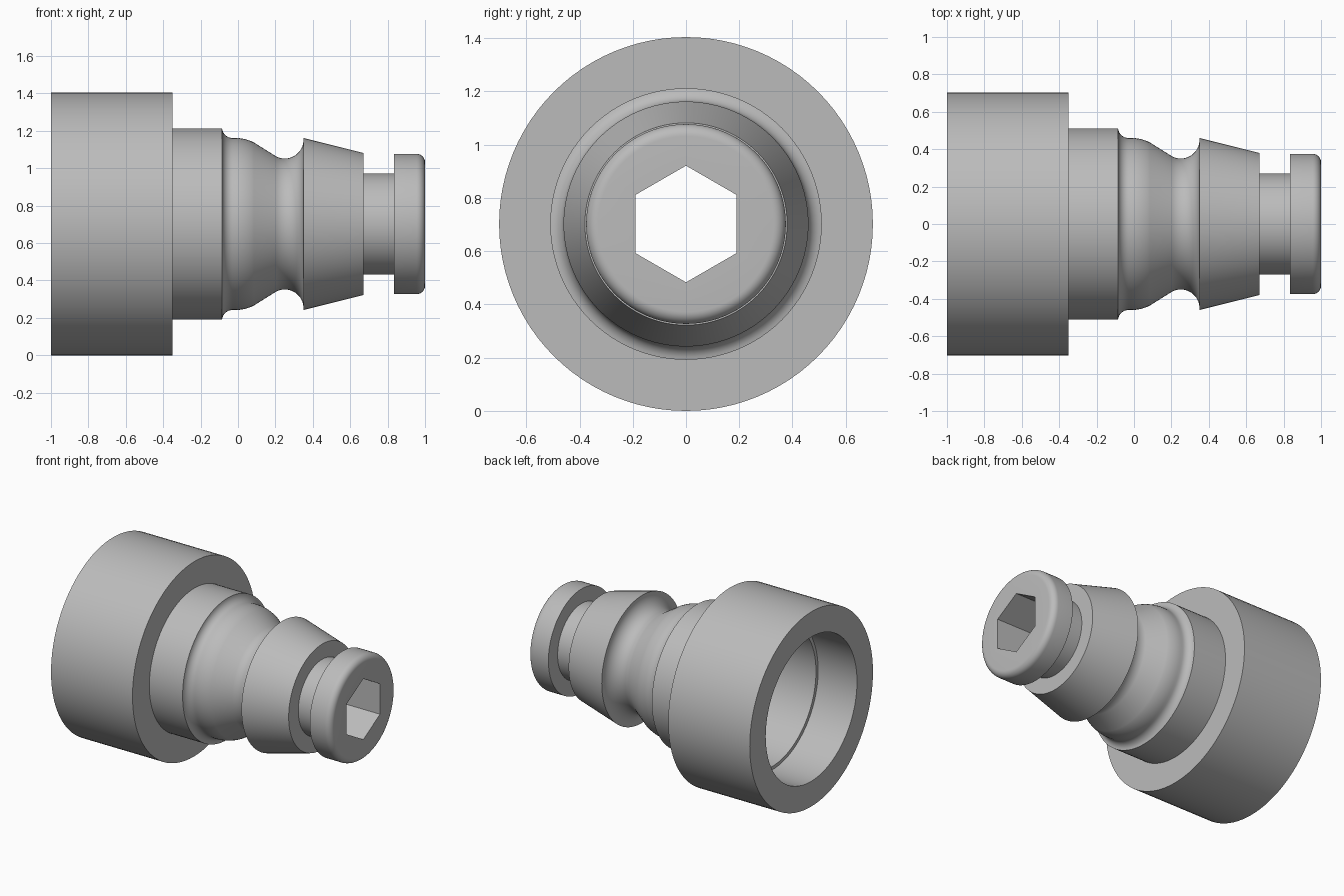
import bpy
import bmesh
from math import pi, sin, cos, radians
from mathutils import Matrix

default = bpy.data.objects.get("Cube")
if default:
    bpy.data.objects.remove(default)

RADIUS = 0.702
SEGMENTS = 96

steel = bpy.data.materials.new("plain_grey_steel")
steel.use_nodes = True
grey = (0.5, 0.5, 0.5, 1)
steel.diffuse_color = grey
steel.node_tree.nodes["Principled BSDF"].inputs["Base Color"].default_value = grey


def arc(cx, cr, rad, start, end, steps=8):
    """Points of a circular arc in the (x, radius) plane, angles in degrees."""
    angles = [radians(start + (end - start) * i / steps) for i in range(steps + 1)]
    return [(cx + rad * cos(a), cr + rad * sin(a)) for a in angles]


def lathe(name, profile):
    """Revolve a closed (x, radius) profile about the long axis."""
    bm = bmesh.new()
    rings = []
    for i in range(SEGMENTS):
        a = 2 * pi * i / SEGMENTS
        rings.append([bm.verts.new((x, r * cos(a), RADIUS + r * sin(a))) for x, r in profile])
    n = len(profile)
    for i in range(SEGMENTS):
        one, two = rings[i], rings[(i + 1) % SEGMENTS]
        for j in range(n):
            k = (j + 1) % n
            bm.faces.new((one[j], one[k], two[k], two[j]))
    # Profile ends lie close to the axis: weld them into single points
    bmesh.ops.remove_doubles(bm, verts=bm.verts, dist=1e-5)
    bmesh.ops.dissolve_degenerate(bm, edges=bm.edges, dist=1e-6)
    bmesh.ops.recalc_face_normals(bm, faces=bm.faces)
    mesh = bpy.data.meshes.new(name)
    bm.to_mesh(mesh)
    bm.free()
    mesh.materials.append(steel)
    obj = bpy.data.objects.new(name, mesh)
    bpy.context.collection.objects.link(obj)
    return obj


# Outer outline: collar, shoulder, waisted neck, tapered cone, groove and end flange
profile = [(-1, 0.52), (-1, RADIUS), (-0.35, RADIUS), (-0.35, 0.51), (-0.085, 0.51)]
profile += arc(-0.03, 0.515, 0.055, 188, 270)
profile += arc(-0.015, 0.24, 0.22, 90, 63)
profile += arc(0.25, 0.45, 0.1, 243, 360, 14)
profile += [(0.35, 0.46), (0.67, 0.38), (0.67, 0.27), (0.835, 0.27), (0.835, 0.375)]
profile += arc(0.955, 0.33, 0.045, 90, 0)
# Central passage, widening into the stepped rear socket
profile += [(1, 0.1), (-0.36, 0.1), (-0.36, 0.495), (-0.69, 0.495), (-0.69, 0.52)]
fitting = lathe("coupling_body", profile)

# Hexagonal key passage, cut from the flange through to the socket
bm = bmesh.new()
placement = Matrix.Translation((0.4, 0, RADIUS)) @ Matrix.Rotation(pi / 2, 4, "Y")
bmesh.ops.create_cone(bm, cap_ends=True, segments=6, radius1=0.219, radius2=0.219,
                      depth=1.6, matrix=placement)
# Turn the prism so that one corner points straight up
top = max(bm.verts, key=lambda v: v.co.z)
if abs(top.co.y) > 0.01:
    bmesh.ops.rotate(bm, verts=bm.verts, cent=(0, 0, RADIUS),
                     matrix=Matrix.Rotation(pi / 6, 3, "X"))
key_mesh = bpy.data.meshes.new("key_cutter")
bm.to_mesh(key_mesh)
bm.free()
key_mesh.materials.append(steel)
cutter = bpy.data.objects.new("key_cutter", key_mesh)
cutter.hide_render = True
bpy.context.collection.objects.link(cutter)

cut = fitting.modifiers.new("hex_key", "BOOLEAN")
cut.operation = "DIFFERENCE"
cut.solver = "EXACT"
cut.object = cutter
bpy.context.view_layer.objects.active = fitting
fitting.select_set(True)
bpy.ops.object.modifier_apply(modifier=cut.name)
bpy.data.objects.remove(cutter)

bpy.ops.object.shade_smooth_by_angle(angle=radians(25))
